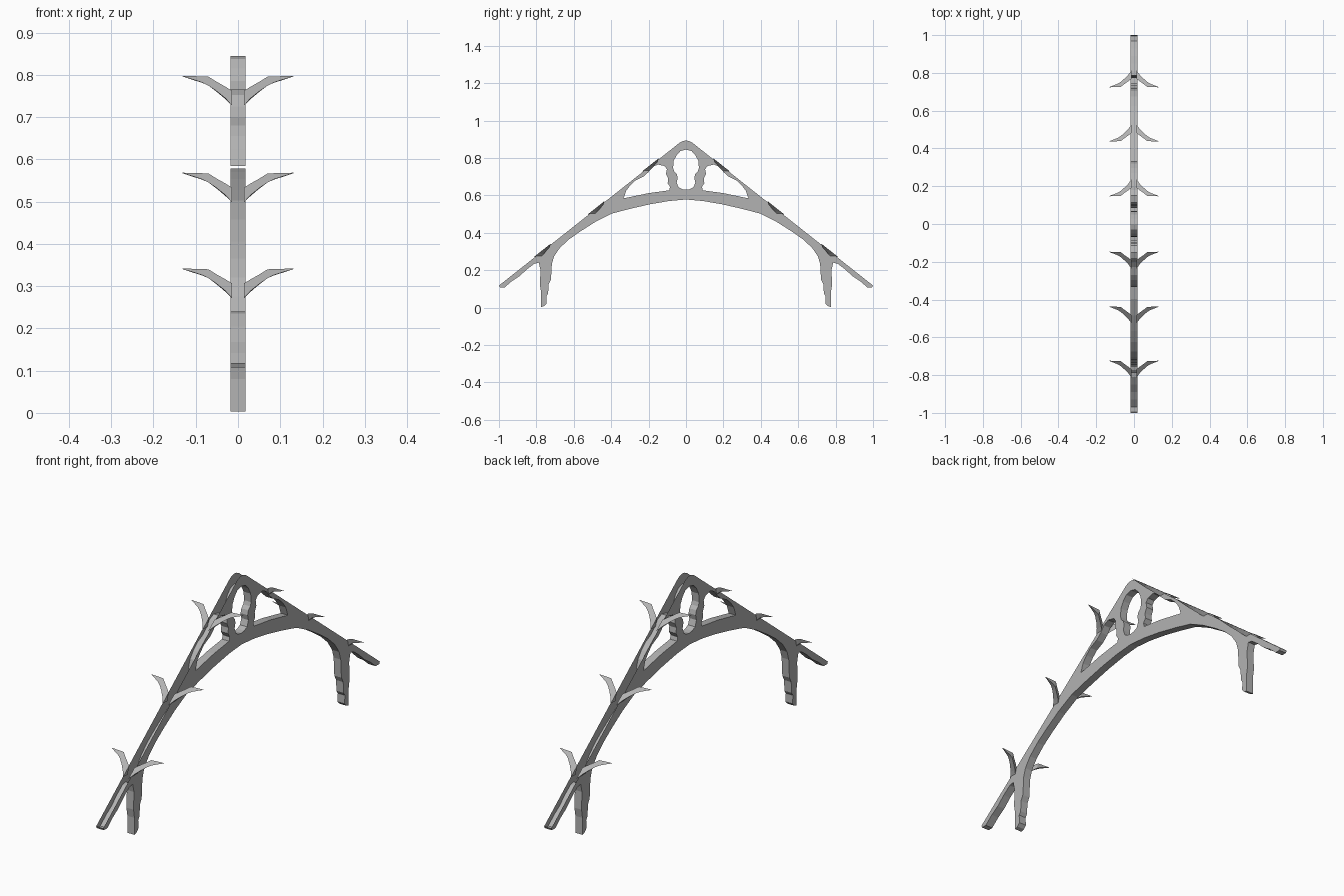
import bpy
from mathutils import Vector
from mathutils.geometry import tessellate_polygon

if "Cube" in bpy.data.objects:
    bpy.data.objects.remove(bpy.data.objects["Cube"])

T = 0.018  # half thickness of the frame

wood = bpy.data.materials.new("weathered_grey")
wood.diffuse_color = (0.45, 0.45, 0.45, 1)
wood.use_nodes = True
wood.node_tree.nodes["Principled BSDF"].inputs["Base Color"].default_value = wood.diffuse_color


def add_mesh(name, verts, faces):
    me = bpy.data.meshes.new(name)
    me.from_pydata(verts, [], faces)
    me.materials.append(wood)
    ob = bpy.data.objects.new(name, me)
    bpy.context.collection.objects.link(ob)
    return ob


def mirrored(half):
    """Close a half profile (starts and ends on y = 0) by mirroring it."""
    return half + [(-y, z) for y, z in reversed(half) if abs(y) > 1e-6]


# Half outline: apex, rafter tail, leg, underside of the arch
outer_half = [(0, .893), (.015, .891), (.032, .883), (1.0, .118), (.995, .108),
              (.97, .108), (.93, .142), (.89, .168), (.85, .205), (.81, .235),
              (.787, .24), (.778, .20), (.781, .12), (.774, .08), (.775, .003),
              (.758, .008), (.745, .022), (.747, .06), (.737, .075), (.735, .125),
              (.722, .15), (.717, .235), (.705, .275), (.674, .32), (.625, .365),
              (.567, .406), (.485, .458), (.396, .503), (.30, .528), (.19, .553),
              (.09, .57), (0, .578)]
# Carved openings: keyhole in the middle and one triangle on each side
keyhole_half = [(0, .845), (.03, .837), (.05, .815), (.066, .785), (.069, .745),
                (.063, .728), (.05, .715), (.044, .695), (.05, .67), (.04, .643),
                (.02, .633), (0, .63)]
side_hole = [(.334, .584), (.20, .612), (.09, .627), (.085, .645), (.098, .665),
             (.095, .69), (.107, .715), (.102, .74), (.115, .757), (.15, .765),
             (.18, .752), (.20, .725), (.228, .70), (.27, .68), (.297, .655),
             (.32, .625)]

loops = [mirrored(outer_half), mirrored(keyhole_half), side_hole,
         [(-y, z) for y, z in reversed(side_hole)]]
flat = [p for lp in loops for p in lp]
n = len(flat)
verts = [(T, y, z) for y, z in flat] + [(-T, y, z) for y, z in flat]
tris = tessellate_polygon([[Vector((y, z, 0)) for y, z in lp] for lp in loops])

# Side panels, oriented outwards
faces = []
for a, b, c in tris:
    (ay, az), (by, bz), (cy, cz) = flat[a], flat[b], flat[c]
    if (by - ay) * (cz - az) - (bz - az) * (cy - ay) < 0:
        b, c = c, b
    faces += [(a, b, c), (a + n, c + n, b + n)]

# Edge walls; the top of the rafters stays open, as the frame is a shell
start = 0
for k, lp in enumerate(loops):
    area = sum(lp[i - 1][0] * lp[i][1] - lp[i][0] * lp[i - 1][1] for i in range(len(lp)))
    ccw = area > 0
    for i in range(len(lp)):
        j = (i + 1) % len(lp)
        on_top = all(p[1] > .8925 - .8 * abs(p[0]) and p[1] > .112 for p in (lp[i], lp[j]))
        if k == 0 and on_top:
            continue
        a, b = start + i, start + j
        # The solid lies left of a ccw outline and outside a hole
        if ccw == (k == 0):
            faces.append((a, a + n, b + n, b))
        else:
            faces.append((b, b + n, a + n, a))
    start += len(lp)
add_mesh("gable_frame", verts, faces)

# Horn-shaped leaves lying in the rafter plane: (x, lower, upper, keel depth)
sections = [(.014, -.112, -.056, .022), (.03, -.084, -.040, .020),
            (.05, -.058, -.022, .016), (.07, -.036, -.002, .013),
            (.085, -.024, -.001, .010), (.108, -.012, 0, .006),
            (.131, -.001, .001, .001)]
up = Vector((0, -.785, .62))
normal = Vector((0, .62, .785))


def leaf(name, tip, sx, sy):
    vs, fs = [], []
    for x, lo, hi, d in sections:
        for s, h in ((lo, 0.004), (hi, 0.004), ((lo + hi) / 2, .004 - d)):
            p = tip + up * s + normal * h
            vs.append((x * sx, p.y * sy, p.z))
    for i in range(len(sections) - 1):
        for j in range(3):
            a, b = i * 3 + j, i * 3 + (j + 1) % 3
            fs.append((a, a + 3, b + 3, b))
    e = len(vs) - 3
    fs += [(0, 1, 2), (e + 2, e + 1, e)]
    # Base orientation is inward for sx = sy, so flip there
    if sx * sy > 0:
        fs = [f[::-1] for f in fs]
    add_mesh(name, vs, fs)


for i, y in enumerate((.145, .435, .722)):
    tip = Vector((0, y, .883 - (y - .032) * .79))
    for sx, side in ((1, "right"), (-1, "left")):
        for sy, end in ((1, "back"), (-1, "front")):
            leaf(f"leaf_{end}_{side}_{i + 1}", tip, sx, sy)
